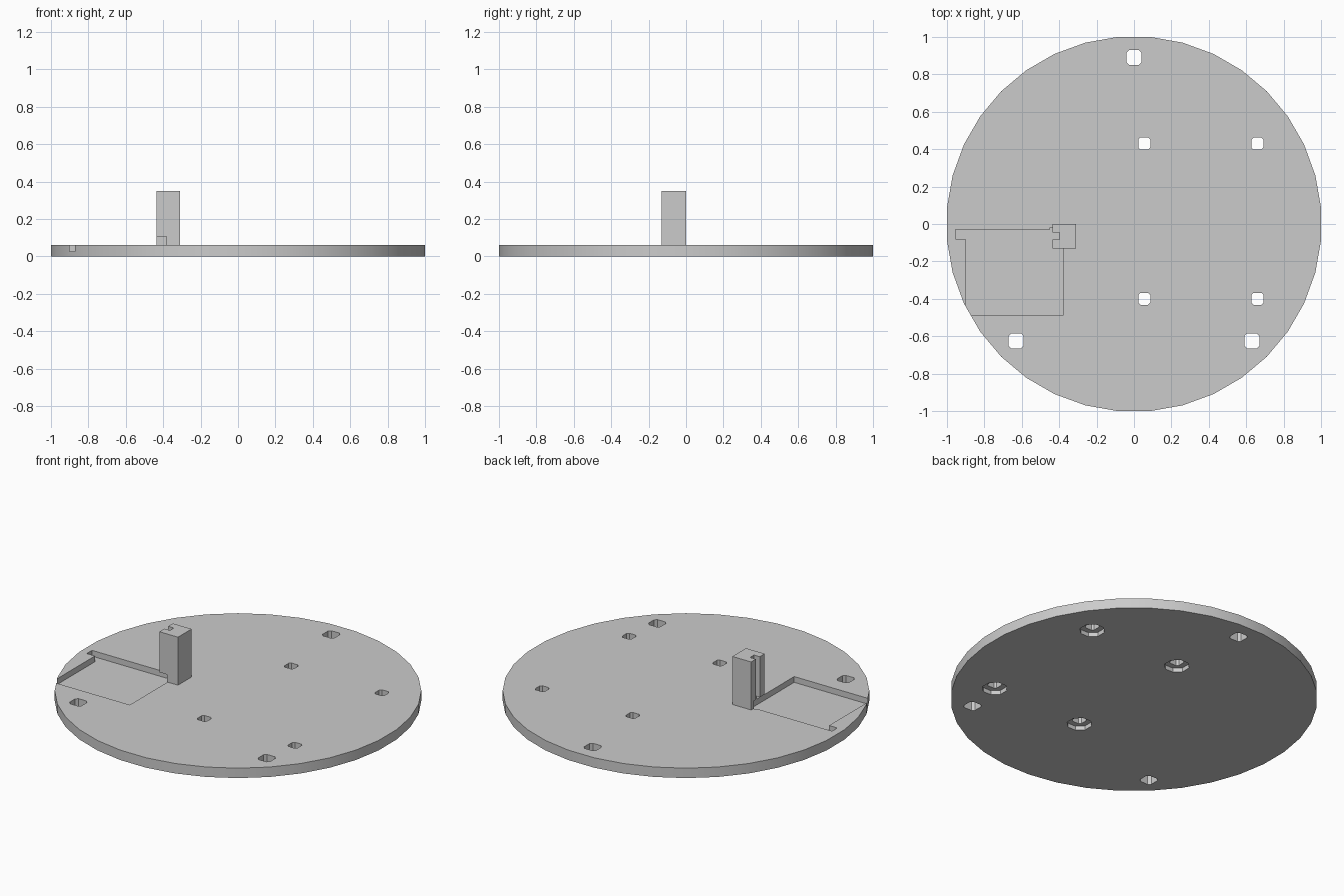
import bpy
import math

if "Cube" in bpy.data.objects:
    bpy.data.objects.remove(bpy.data.objects["Cube"], do_unlink=True)

grey = bpy.data.materials.new("plain_grey")
grey.use_nodes = True
colour = (0.6, 0.6, 0.6, 1)
grey.diffuse_color = colour
grey.node_tree.nodes["Principled BSDF"].inputs["Base Color"].default_value = colour


def finish(name):
    ob = bpy.context.object
    ob.name = name
    ob.data.materials.append(grey)
    return ob


def box(name, x0, x1, y0, y1, z0, z1):
    bpy.ops.mesh.primitive_cube_add(
        size=1, location=((x0 + x1) / 2, (y0 + y1) / 2, (z0 + z1) / 2))
    ob = bpy.context.object
    ob.scale = (x1 - x0, y1 - y0, z1 - z0)
    bpy.ops.object.transform_apply(location=False, rotation=False)
    return finish(name)


def prism(name, x, y, radius, z0, z1, sides):
    bpy.ops.mesh.primitive_cylinder_add(
        vertices=sides, radius=radius, depth=z1 - z0,
        location=(x, y, (z0 + z1) / 2), rotation=(0, 0, math.pi / sides))
    return finish(name)


def square_hole(x, y, half):
    # Square with chamfered upright corners, passing right through the plate
    ob = box("hole_cutter", x - half, x + half, y - half, y + half, -0.1, 0.2)
    bev = ob.modifiers.new("corners", "BEVEL")
    bev.width = half * 0.35
    bev.segments = 1
    bev.limit_method = "WEIGHT"
    weights = ob.data.attributes.new("bevel_weight_edge", "FLOAT", "EDGE")
    for e in ob.data.edges:
        a, b = (ob.data.vertices[i].co for i in e.vertices)
        weights.data[e.index].value = 1.0 if abs(a.z - b.z) > 0.1 else 0.0
    return ob


def cut(target, cutters):
    for c in cutters:
        c.hide_render = True
        mod = target.modifiers.new("cut", "BOOLEAN")
        mod.operation = "DIFFERENCE"
        mod.solver = "EXACT"
        mod.object = c
        bpy.context.view_layer.objects.active = target
        bpy.ops.object.modifier_apply(modifier=mod.name)
    for c in cutters:
        bpy.data.objects.remove(c, do_unlink=True)


# Round base plate
plate = prism("base_plate", 0, 0, 1.0, 0, 0.06, 36)
plate.scale = (1.0 / math.cos(math.pi / 36),) * 2 + (1,)

# Tall post beside the pocket
post = box("post", -0.435, -0.31, -0.13, 0, 0.03, 0.35)

# Screw holes, the inner four with nut recesses underneath
cutters = [square_hole(x, y, 0.04)
           for x, y in ((0, 0.89), (-0.63, -0.625), (0.63, -0.625))]
for x in (0.055, 0.66):
    for y in (0.43, -0.4):
        cutters.append(square_hole(x, y, 0.032))
        cutters.append(prism("nut_cutter", x, y, 0.07, -0.1, 0.025, 8))

# Pocket for a flat board, breaking through the rim, with its side tab
cutters.append(box("pocket_cutter", -0.9, -0.38, -0.49, -0.03, 0.025, 0.2))
cutters.append(box("tab_cutter", -0.955, -0.89, -0.08, -0.03, 0.025, 0.2))
cutters.append(box("corner_cutter", -0.45, -0.43, -0.04, -0.02, 0.025, 0.2))
cut(plate, cutters)

# Board clearance under the post and upright slot in its side
cut(post, [box("clearance_cutter", -0.6, -0.383, -0.3, -0.03, -0.1, 0.105),
           box("slot_cutter", -0.5, -0.397, -0.083, -0.045, 0.05, 0.5)])

# Smooth rim, sharp edges elsewhere
for ob in (plate, post):
    bpy.ops.object.select_all(action="DESELECT")
    ob.select_set(True)
    bpy.context.view_layer.objects.active = ob
    bpy.ops.object.shade_smooth_by_angle(angle=math.radians(25))
